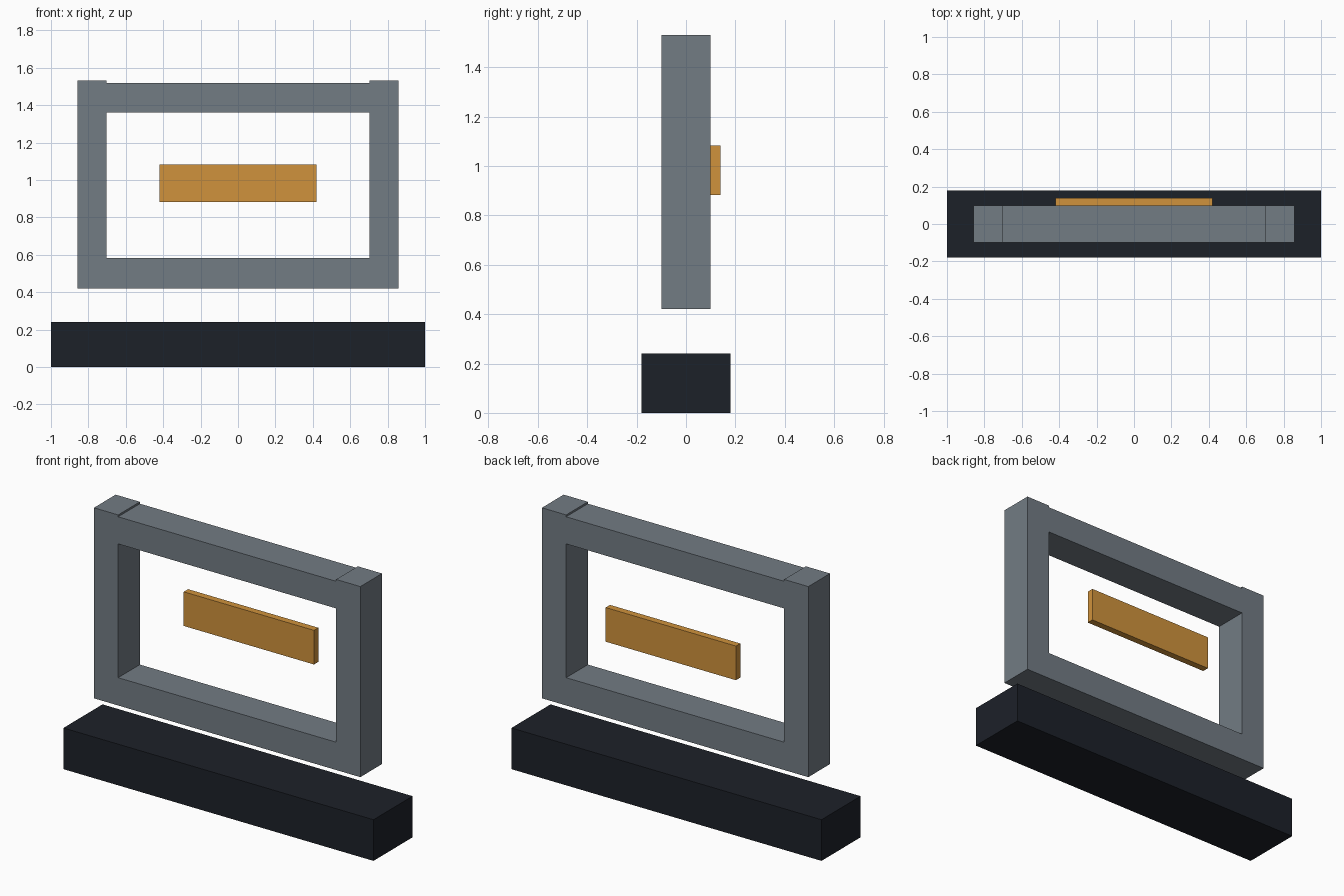
import bpy, bmesh
from mathutils import Vector

if "Cube" in bpy.data.objects:
    bpy.data.objects.remove(bpy.data.objects["Cube"])


def material(name, rgb):
    mat = bpy.data.materials.new(name)
    mat.diffuse_color = (*rgb, 1.0)
    mat.use_nodes = True
    mat.node_tree.nodes["Principled BSDF"].inputs["Base Color"].default_value = mat.diffuse_color
    return mat


def box(name, x, y, z, mat=None):
    """Box spanning the given (min, max) range on each axis."""
    lo, hi = Vector((x[0], y[0], z[0])), Vector((x[1], y[1], z[1]))
    size, centre = hi - lo, (hi + lo) / 2
    bm = bmesh.new()
    bmesh.ops.create_cube(bm, size=1.0)
    bmesh.ops.scale(bm, vec=size, verts=bm.verts)
    mesh = bpy.data.meshes.new(name)
    bm.to_mesh(mesh)
    bm.free()
    obj = bpy.data.objects.new(name, mesh)
    obj.location = centre
    if mat:
        mesh.materials.append(mat)
    bpy.context.collection.objects.link(obj)
    return obj


dark = material("dark", (0.012, 0.015, 0.022))
orange = material("orange", (0.63, 0.29, 0.045))
steel = material("steel", (0.17, 0.20, 0.23))

# Heavy base block
box("base", (-1, 1), (-0.18, 0.18), (0, 0.24), dark)

# Upright posts, slightly taller than the top rail
depth = (-0.10, 0.10)
inner, outer = 0.703, 0.859
box("left_post", (-outer, -inner), depth, (0.42, 1.531), steel)
box("right_post", (inner, outer), depth, (0.42, 1.531), steel)

# Horizontal rails between the posts
box("bottom_rail", (-inner, inner), depth, (0.42, 0.582), steel)
box("top_rail", (-inner, inner), depth, (1.362, 1.52), steel)

# Floating plate just behind the frame
box("plate", (-0.42, 0.42), (0.10, 0.14), (0.883, 1.082), orange)
